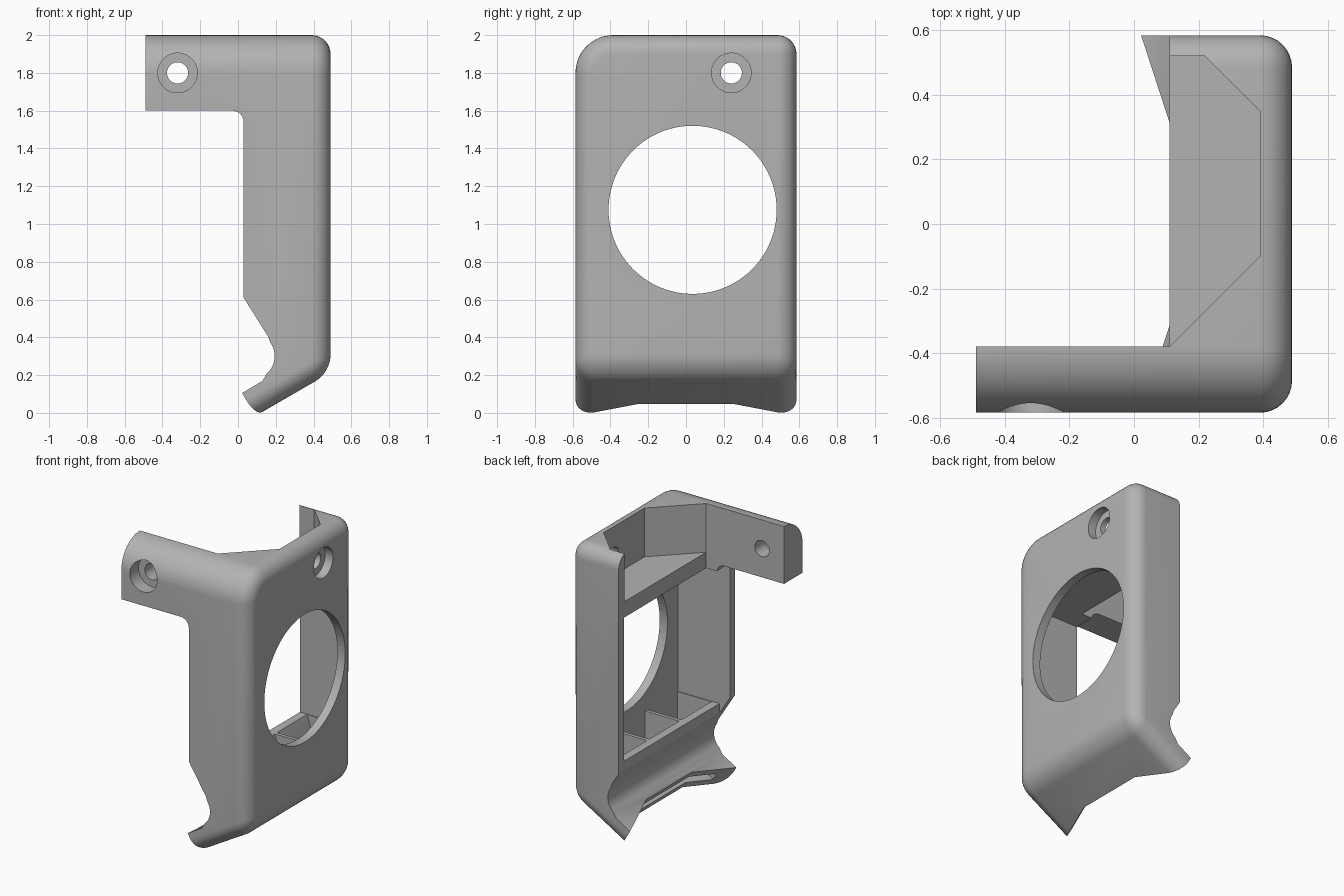
import bpy, bmesh, math
from mathutils import Vector

if "Cube" in bpy.data.objects:
    bpy.data.objects.remove(bpy.data.objects["Cube"])

grey = bpy.data.materials.new("plain grey")
grey.use_nodes = True
grey.diffuse_color = (0.45, 0.45, 0.45, 1)
grey.node_tree.nodes["Principled BSDF"].inputs["Base Color"].default_value = (0.45, 0.45, 0.45, 1)

HALF = 0.585
X, Y, Z = Vector((1, 0, 0)), Vector((0, 1, 0)), Vector((0, 0, 1))


def prism(points, u, v, w, lo, hi, origin=Vector()):
    """Extrude a 2D outline in the u, v plane from lo to hi along w."""
    bm = bmesh.new()
    rings = [[bm.verts.new(origin + u * a + v * b + w * h) for a, b in points] for h in (lo, hi)]
    bm.faces.new(rings[0])
    bm.faces.new(rings[1][::-1])
    n = len(points)
    for i in range(n):
        j = (i + 1) % n
        bm.faces.new((rings[0][j], rings[0][i], rings[1][i], rings[1][j]))
    bmesh.ops.recalc_face_normals(bm, faces=bm.faces)
    return bm


def finish(bm, name):
    mesh = bpy.data.meshes.new(name)
    bm.to_mesh(mesh)
    bm.free()
    mesh.materials.append(grey)
    obj = bpy.data.objects.new(name, mesh)
    bpy.context.collection.objects.link(obj)
    return obj


def arc(cx, cy, r, start, end, steps):
    angles = [math.radians(start + (end - start) * i / steps) for i in range(steps + 1)]
    return [(cx + r * math.cos(a), cy + r * math.sin(a)) for a in angles]


def circle(cx, cy, r, steps=64):
    return arc(cx, cy, r, 0, 360, steps)[:-1]


def rect(a0, a1, b0, b1):
    return [(a0, b0), (a1, b0), (a1, b1), (a0, b1)]


# Outer block: side outline pulled across the width
outline = [(-0.49, 2), (0.49, 2), (0.49, 0.214), (-0.1, -0.127), (-0.49, 1)]
bm = prism(outline, X, Z, Y, -HALF, HALF)


def bevel(edges, size, segments):
    bmesh.ops.bevel(bm, geom=edges, offset=size, segments=segments, profile=0.5,
                    affect='EDGES', clamp_overlap=False)


# Large rounding on the front top edge, then smaller rounding elsewhere
bevel([e for e in bm.edges if all(v.co.z > 1.99 and v.co.y < 0 for v in e.verts)], 0.2, 12)


def is_outer(e):
    a, b = (v.co for v in e.verts)
    mid = (a + b) / 2
    if mid.x > 0.48:
        return True
    along_x = abs(a.x - b.x) > 0.1
    back_top = mid.z > 1.99 and mid.y > HALF - 0.01
    slope = abs(mid.y) > HALF - 0.01 and mid.z < 0.2 and mid.x > 0
    return along_x and (back_top or slope)


bevel([e for e in bm.edges if is_outer(e)], 0.1, 8)
bmesh.ops.recalc_face_normals(bm, faces=bm.faces)
bracket = finish(bm, "bracket_body")
cutters = []


def cut(*args, **kw):
    cutters.append(finish(prism(*args, **kw), "cutter"))


# Side outline: arm underside, front wall edge, finger groove and lip
groove = [(-1, 1.6)] + arc(-0.03, 1.54, 0.06, 90, 0, 6) + [(0.03, 0.61), (0.162, 0.4)]
groove += arc(0.07, 0.3, 0.124, 45, -50, 10)[1:] + [(0.13, 0.17), (0.03, 0.11), (-1, -0.48)]
cut(groove, X, Z, Y, -1, 1)

# Open inner side
cut(rect(-1, 0.11, -0.38, 1), X, Y, Z, 0.52, 3)
cut(rect(-1, 0.11, -0.525, 1), X, Y, Z, 0.4, 1.55)

# Top pocket with slanted corners
cut([(0, 0.52), (0.22, 0.52), (0.39, 0.35), (0.39, -0.1), (0.11, -0.38), (0, -0.38)],
    X, Y, Z, 1.66, 3)

# Main cavity and the three compartments beneath it
cut(rect(0, 0.43, -0.525, 0.525), X, Y, Z, 0.55, 1.55)
bin_side = [(0.15, 0.6), (0.43, 0.6), (0.43, 0.26), (0.38, 0.2), (0.27, 0.18), (0.235, 0.28), (0.22, 0.4)]
for centre in (-0.355, 0, 0.355):
    cut(bin_side, X, Z, Y, centre - 0.165, centre + 0.165)

# Large round opening
cut(circle(0.035, 1.075, 0.445, 96), Y, Z, X, 0.4, 1)

# Screw holes with wide outer recesses
for across, along, side, middle, start, end in ((Y, X, 1, 0.24, 0.3, 0.43),
                                                (X, Y, -1, -0.32, 0.3, 0.49)):
    for radius, depth in ((0.056, start), (0.105, end)):
        cut(circle(middle, 1.8, radius, 40), across, Z, along, *sorted((side * depth, side)))

# Lip end, cut square to the sloping underside, with a slot along it
S = Vector((math.cos(math.pi / 6), 0, 0.5))
N = Vector((-0.5, 0, math.cos(math.pi / 6)))
BASE = Vector((0.12, 0, 0))


def lip_edge(half, shift):
    tip = 0.095 - 0.38 * (half - 0.25) + shift
    return [(tip, -half), (0.095 + shift, -0.25), (0.095 + shift, 0.25), (tip, half)]


cut([(-1, -0.8)] + lip_edge(0.8, 0) + [(-1, 0.8)], S, Y, N, -0.3, 0.2, origin=BASE)
cut(lip_edge(0.46, 0.05) + lip_edge(0.46, -0.06)[::-1], S, Y, N, 0.045, 0.1, origin=BASE)

# Apply every cut
bpy.context.view_layer.objects.active = bracket
for cutter in cutters:
    mod = bracket.modifiers.new("cut", 'BOOLEAN')
    mod.operation, mod.solver, mod.object = 'DIFFERENCE', 'EXACT', cutter
    bpy.ops.object.modifier_apply(modifier=mod.name)
    bpy.data.objects.remove(cutter)

bpy.ops.object.select_all(action='DESELECT')
bracket.select_set(True)
bpy.ops.object.shade_smooth_by_angle(angle=math.radians(30))
